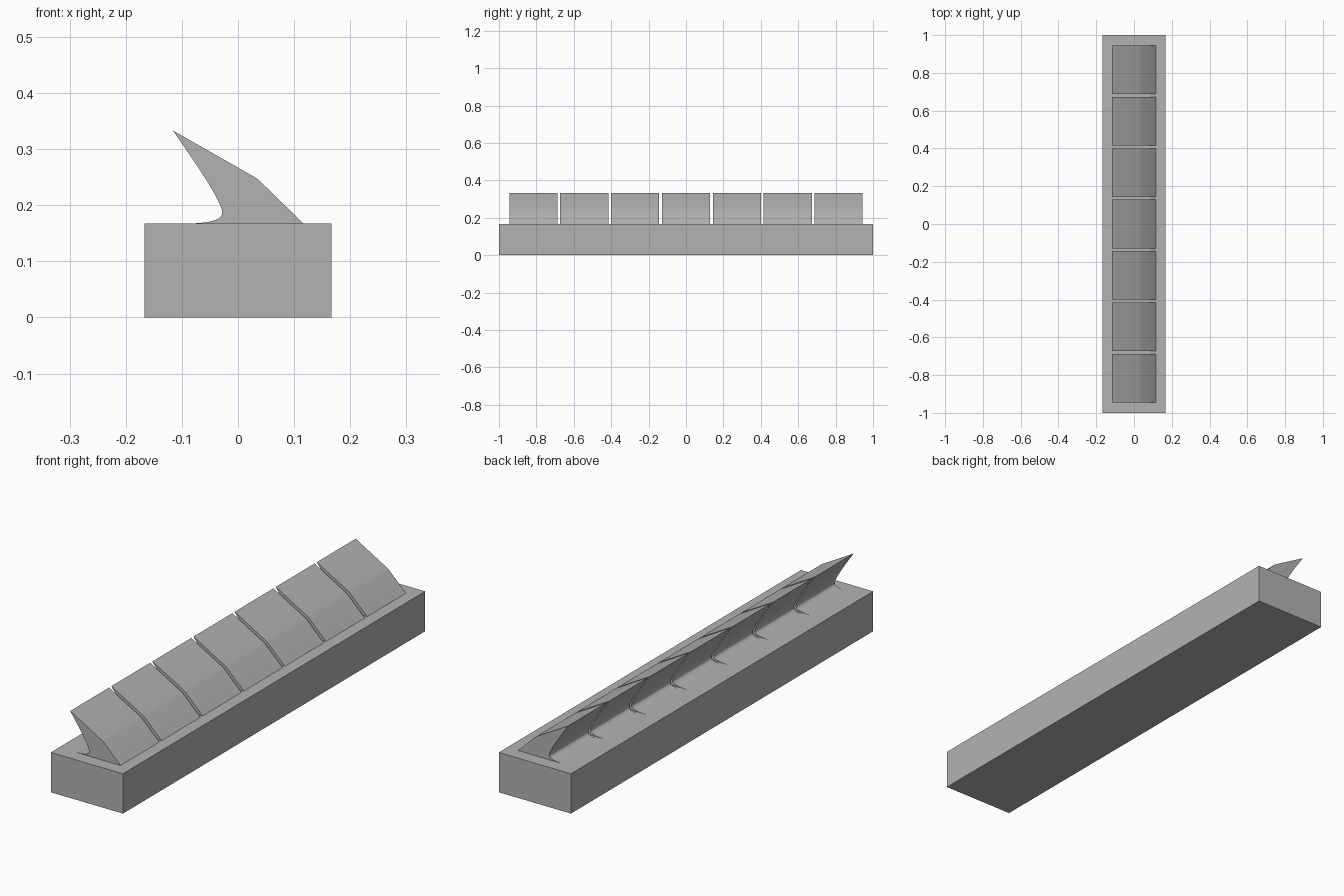
import bpy
import math
from mathutils import Vector
from mathutils.geometry import interpolate_bezier

cube = bpy.data.objects.get("Cube")
if cube:
    bpy.data.objects.remove(cube, do_unlink=True)

TOP = 0.167
COUNT, PITCH, WIDTH = 7, 0.272, 0.257

grey = bpy.data.materials.new("plain grey")
grey.use_nodes = True
colour = (0.45, 0.45, 0.45, 1)
grey.diffuse_color = colour
grey.node_tree.nodes["Principled BSDF"].inputs["Base Color"].default_value = colour


def prism(name, profile, y, width):
    """Extrude an (x, z) outline along y, centred on the given y."""
    n = len(profile)
    verts = [(x, y + s * width / 2, z) for s in (-1, 1) for x, z in profile]
    faces = [tuple(range(n)), tuple(reversed(range(n, 2 * n)))]
    faces += [(i, i + n, (i + 1) % n + n, (i + 1) % n) for i in range(n)]
    mesh = bpy.data.meshes.new(name)
    mesh.from_pydata(verts, [], faces)
    mesh.materials.append(grey)
    obj = bpy.data.objects.new(name, mesh)
    bpy.context.collection.objects.link(obj)
    return obj


def curve(a, b, c, d, steps):
    pts = interpolate_bezier(*(Vector((x, 0, z)) for x, z in (a, b, c, d)), steps)
    return [(p.x, p.z) for p in pts]


# Long rectangular base
half = TOP
prism("base", [(-half, 0), (half, 0), (half, TOP), (-half, TOP)], 0, 2)

# Hooked tooth outline: bevelled back, then a hollow curve from tip to toe
tip, throat, toe = (-0.116, 0.333), (-0.028, 0.187), (-0.093, TOP)
profile = [(0.117, TOP), (0.037, 0.245), (0.03, 0.25)]
profile += curve(tip, (-0.07, 0.267), (-0.028, 0.205), throat, 14)
profile += curve(throat, (-0.028, 0.172), (-0.055, 0.168), toe, 12)[1:]
profile += [(-0.093, 0.16), (0.117, 0.16)]
profile.reverse()

# Row of identical teeth
bpy.ops.object.select_all(action='DESELECT')
for i in range(COUNT):
    tooth = prism(f"tooth_{i + 1}", profile, (i - (COUNT - 1) / 2) * PITCH, WIDTH)
    tooth.select_set(True)
    bpy.context.view_layer.objects.active = tooth
bpy.ops.object.shade_smooth_by_angle(angle=math.radians(20))
